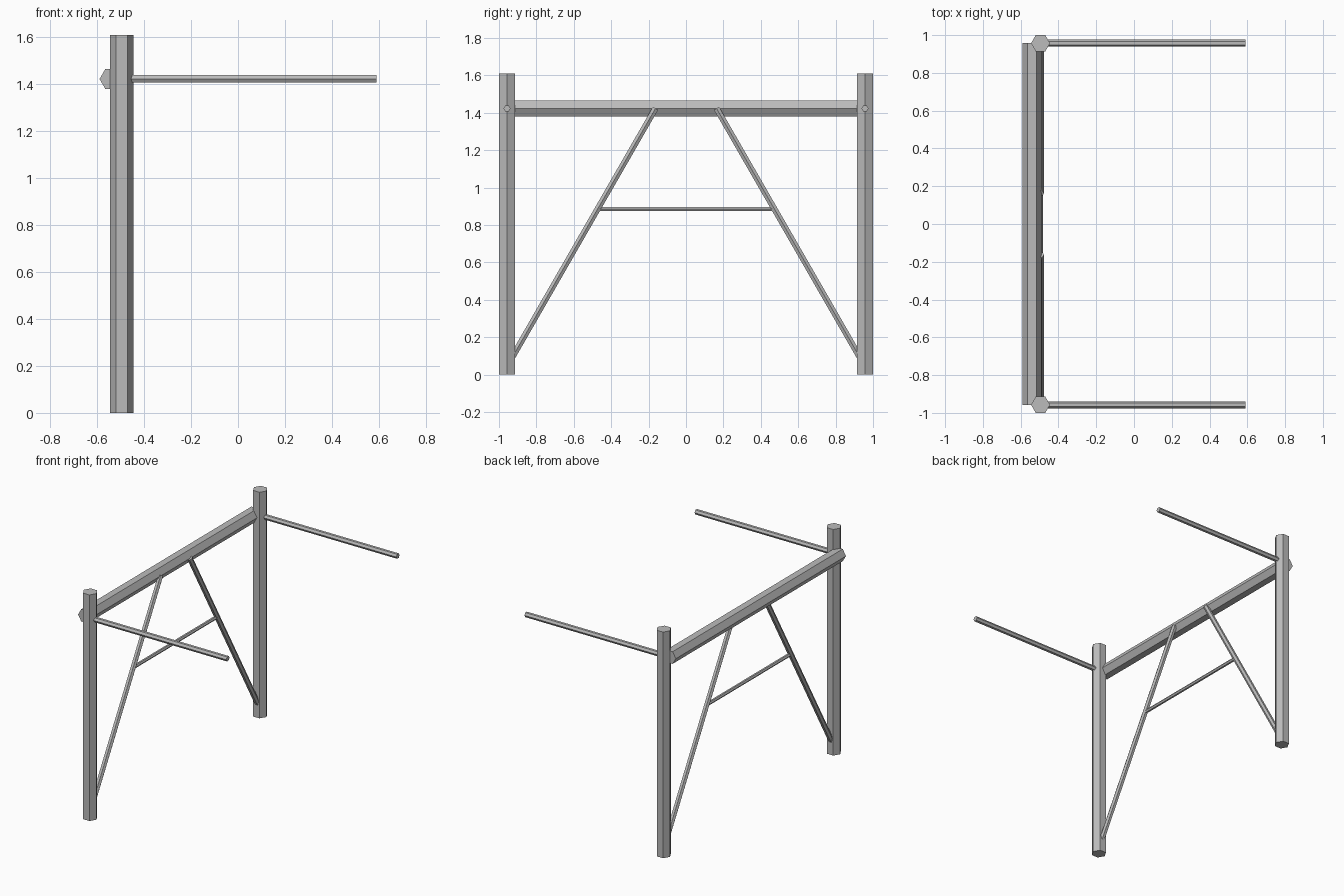
import bpy
from mathutils import Vector, Matrix

cube = bpy.data.objects.get("Cube")
if cube:
    bpy.data.objects.remove(cube, do_unlink=True)

# Single plain grey finish
grey = bpy.data.materials.new("steel_grey")
grey.use_nodes = True
colour = (0.5, 0.5, 0.5, 1)
grey.diffuse_color = colour
grey.node_tree.nodes["Principled BSDF"].inputs["Base Color"].default_value = colour


def hex_bar(name, start, end, radius, corner):
    """Six-sided bar from start to end, with one edge facing the corner direction."""
    start, end = Vector(start), Vector(end)
    axis = (end - start).normalized()
    side = Vector(corner)
    rotation = Matrix((side, axis.cross(side), axis)).transposed().to_4x4()
    bpy.ops.mesh.primitive_cylinder_add(vertices=6, radius=radius, depth=(end - start).length)
    bar = bpy.context.object
    # Turn the primitive so that a corner lies on its local x axis
    first = bar.data.vertices[0].co
    turn = Vector((1, 0)).angle_signed(Vector((first.x, first.y)))
    bar.data.transform(Matrix.Rotation(turn, 4, "Z"))
    bar.matrix_world = Matrix.Translation((start + end) / 2) @ rotation
    bar.name = name
    bar.data.materials.append(grey)
    return bar


X, Y, Z = (1, 0, 0), (0, 1, 0), (0, 0, 1)
POST_X, POST_Y = -0.495, 0.957
BEAM_X, BEAM_Z = -0.54, 1.423
THICK, THIN = 0.05, 0.0185

# Posts, arms and diagonal braces on both sides
for label, s in (("front", -1), ("back", 1)):
    y = s * POST_Y
    hex_bar(label + "_post", (POST_X, y, 0), (POST_X, y, 1.61), THICK, X)
    hex_bar(label + "_arm", (POST_X, y, BEAM_Z), (0.59, y, BEAM_Z), THIN, Y)
    hex_bar(label + "_brace", (POST_X, y, 0.044), (POST_X, s * 0.163, BEAM_Z), THIN, X)

# Top beam behind the posts, and the tie between the braces
hex_bar("top_beam", (BEAM_X, -POST_Y, BEAM_Z), (BEAM_X, POST_Y, BEAM_Z), THICK, X)
hex_bar("brace_tie", (POST_X, -0.47, 0.886), (POST_X, 0.47, 0.886), 0.0125, X)
